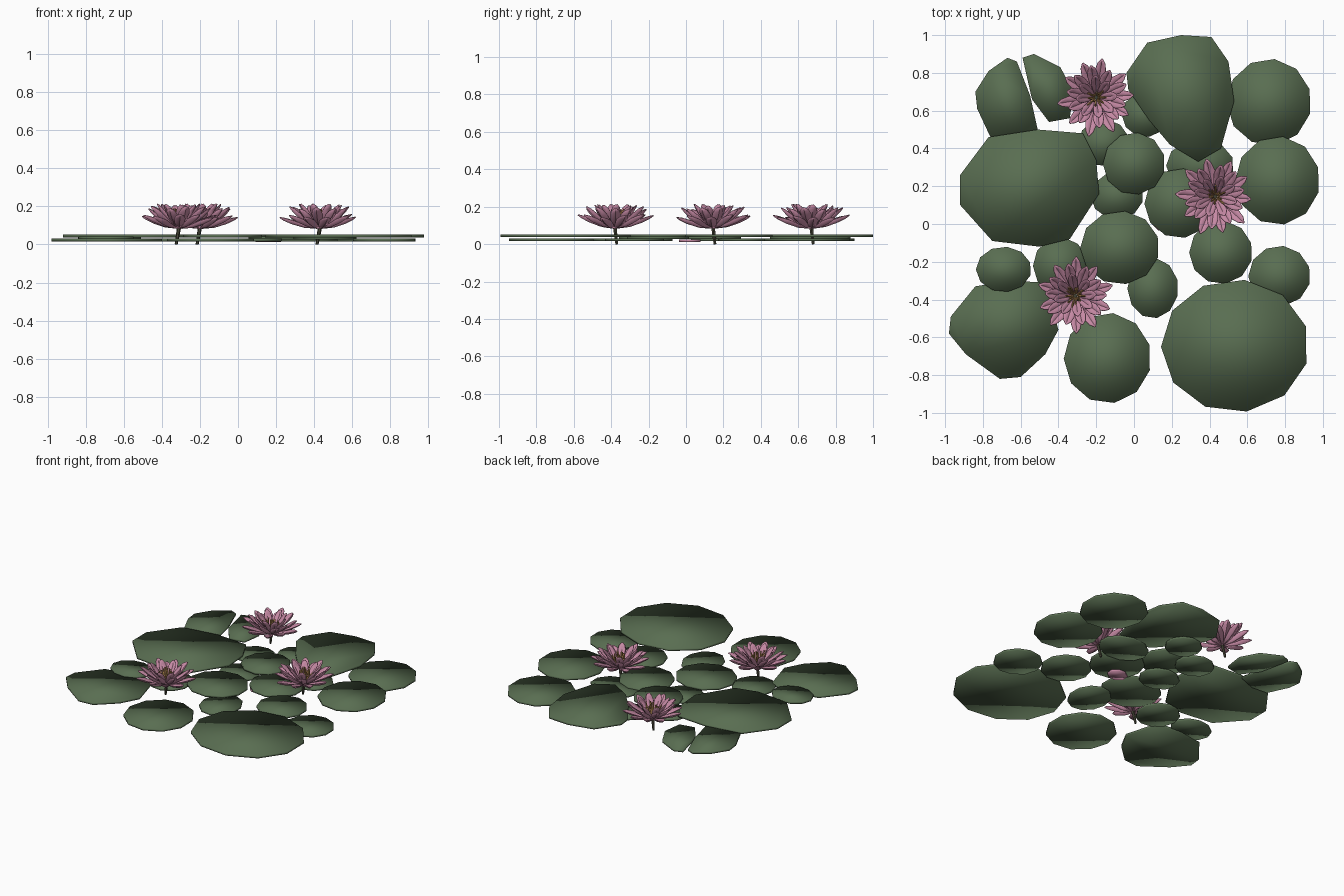
import bpy, bmesh, math, random
from mathutils import Vector

if "Cube" in bpy.data.objects:
    bpy.data.objects.remove(bpy.data.objects["Cube"])

random.seed(4)


def material(name, rgb):
    m = bpy.data.materials.new(name)
    m.diffuse_color = (*rgb, 1)
    m.use_nodes = True
    m.node_tree.nodes["Principled BSDF"].inputs["Base Color"].default_value = m.diffuse_color
    return m


GREEN = material("leaf green", (0.10, 0.155, 0.083))
PINK = material("petal pink", (0.56, 0.25, 0.37))
TAN = material("stamen tan", (0.58, 0.32, 0.11))
STEM = material("stem olive", (0.07, 0.07, 0.045))


def finish(bm, name, mat, angle=None):
    bmesh.ops.recalc_face_normals(bm, faces=bm.faces)
    me = bpy.data.meshes.new(name)
    bm.to_mesh(me)
    bm.free()
    me.materials.append(mat)
    ob = bpy.data.objects.new(name, me)
    bpy.context.collection.objects.link(ob)
    for p in me.polygons:
        p.use_smooth = True
    if angle:
        bpy.context.view_layer.objects.active = ob
        ob.select_set(True)
        bpy.ops.object.shade_smooth_by_angle(angle=math.radians(angle))
        ob.select_set(False)
    return ob


def slab(name, outline, z, thick=0.015, mat=GREEN):
    """Thin flat leaf from an outline."""
    bm = bmesh.new()
    face = bm.faces.new([bm.verts.new((x, y, z)) for x, y in outline])
    ext = bmesh.ops.extrude_face_region(bm, geom=[face])
    verts = [g for g in ext["geom"] if isinstance(g, bmesh.types.BMVert)]
    bmesh.ops.translate(bm, verts=verts, vec=(0, 0, thick))
    return finish(bm, name, mat)


def oval(cx, cy, rx, ry, n=11, turn=0.3):
    return [(cx + rx * math.cos(turn + math.tau * i / n),
             cy + ry * math.sin(turn + math.tau * i / n)) for i in range(n)]


LOW, MID, HIGH = 0.016, 0.026, 0.037

# Round lily pads: centre x, y, radius x, y, height
ROUND_PADS = [
    (0.715, 0.645, 0.225, 0.23, LOW), (0.76, 0.23, 0.225, 0.235, HIGH),
    (0.0, 0.32, 0.165, 0.165, HIGH), (0.24, 0.11, 0.185, 0.185, MID),
    (-0.075, -0.125, 0.21, 0.195, HIGH), (0.10, -0.34, 0.135, 0.16, LOW),
    (0.46, -0.15, 0.168, 0.168, MID), (0.77, -0.275, 0.165, 0.16, LOW),
    (0.535, -0.645, 0.392, 0.352, HIGH), (-0.14, -0.71, 0.232, 0.24, LOW),
    (-0.69, -0.24, 0.147, 0.12, MID), (-0.39, -0.22, 0.145, 0.15, LOW),
    (-0.09, 0.15, 0.14, 0.125, LOW), (-0.16, 0.43, 0.135, 0.125, LOW),
    (0.06, 0.58, 0.125, 0.12, LOW), (0.35, 0.31, 0.18, 0.14, LOW),
]
for i, (cx, cy, rx, ry, z) in enumerate(ROUND_PADS):
    slab(f"round_pad_{i + 1}", oval(cx, cy, rx, ry), z)

# Irregular lily pads
slab("wide_pad", [(-.77, .46), (-.51, .50), (-.27, .48), (-.20, .34), (-.185, .16),
                  (-.34, -.08), (-.50, -.12), (-.75, -.09), (-.92, .10), (-.92, .26)], HIGH)
slab("teardrop_pad", [(.25, 1.0), (.41, .99), (.50, .86), (.53, .65), (.46, .40), (.34, .33),
                      (.19, .42), (.08, .55), (-.03, .71), (-.04, .80), (.07, .96)], HIGH)
slab("narrow_pad", [(-.67, .88), (-.62, .86), (-.55, .68), (-.51, .50), (-.64, .45),
                    (-.76, .46), (-.83, .61), (-.84, .70), (-.77, .81)], MID)
slab("small_back_pad", [(-.59, .88), (-.53, .90), (-.39, .83), (-.32, .70), (-.34, .56),
                        (-.45, .54), (-.54, .66)], LOW)
slab("corner_pad", [(-.84, -.33), (-.66, -.30), (-.47, -.31), (-.40, -.56), (-.47, -.69),
                    (-.60, -.81), (-.71, -.82), (-.89, -.69), (-.98, -.58), (-.97, -.49)], LOW)

# Pink leaf tucked under the pads
slab("hidden_pink_leaf", oval(0.16, 0.02, 0.07, 0.06, 8), 0.012, 0.012, PINK)


def petal(bm, angle, profile, widths, lift):
    """Cupped petal swept outwards along a radius/height profile."""
    out = Vector((math.cos(angle), math.sin(angle), 0))
    side = Vector((-out.y, out.x, 0))
    scale = random.uniform(0.93, 1.04)
    rows = []
    for (r, z), w in zip(profile, widths):
        mid = out * r * scale + Vector((0, 0, z + lift * r))
        cup = Vector((0, 0, w * 0.28)) - out * w * 0.12
        rows.append([bm.verts.new(mid + side * w * s / 2 + cup * abs(s))
                     for s in (-1, 0, 1)])
    for a, b in zip(rows, rows[1:]):
        for k in range(2):
            bm.faces.new((a[k], a[k + 1], b[k + 1], b[k]))


def tube(bm, a, b, r1, r2, n=5):
    """Tapered rod between two points."""
    a, b = Vector(a), Vector(b)
    rot = (b - a).to_track_quat('Z', 'Y')
    rings = [[bm.verts.new(c + rot @ Vector((r * math.cos(math.tau * i / n),
                                             r * math.sin(math.tau * i / n), 0)))
              for i in range(n)] for c, r in ((a, r1), (b, r2))]
    for i in range(n):
        j = (i + 1) % n
        bm.faces.new((rings[0][i], rings[0][j], rings[1][j], rings[1][i]))
    bm.faces.new(rings[0][::-1])
    bm.faces.new(rings[1])


# Petal rings: count, radius/height profile, widths
RINGS = [
    (10, [(.015, .083), (.08, .092), (.145, .115), (.185, .135), (.205, .150)],
     [.014, .045, .062, .042, .008]),
    (10, [(.015, .088), (.07, .108), (.125, .145), (.152, .172), (.168, .193)],
     [.014, .045, .060, .044, .010]),
    (8, [(.015, .090), (.05, .118), (.088, .160), (.105, .185), (.116, .207)],
     [.014, .040, .052, .040, .012]),
]

for n, (cx, cy, turn) in enumerate([(-.20, .67, .1), (.43, .145, .5), (-.31, -.38, .9)]):
    # Petals
    bm = bmesh.new()
    for k, (count, profile, widths) in enumerate(RINGS):
        for i in range(count):
            a = turn + math.tau * (i + 0.5 * (k % 2)) / count + random.uniform(-.07, .07)
            petal(bm, a, profile, widths, random.uniform(-.06, .03))
    ob = finish(bm, f"petals_{n + 1}", PINK, 50)
    ob.location = (cx, cy, 0)
    mod = ob.modifiers.new("thickness", 'SOLIDIFY')
    mod.thickness = 0.004

    # Stamens
    bm = bmesh.new()
    for i in range(16):
        a = math.tau * i / 16 + random.uniform(-.15, .15)
        r = random.uniform(.02, .06)
        d = Vector((math.cos(a), math.sin(a), 0))
        knee = d * r * 0.8 + Vector((0, 0, .145))
        tube(bm, d * .012 + Vector((0, 0, .09)), knee, .004, .005, 4)
        tube(bm, knee, d * r * random.uniform(.5, 1.2) + Vector((0, 0, random.uniform(.165, .19))),
             .006, .004, 4)
    finish(bm, f"stamens_{n + 1}", TAN, 40).location = (cx, cy, 0)

    # Stem
    bm = bmesh.new()
    tube(bm, (-.015, .01, 0), (0, 0, .088), .008, .011, 6)
    finish(bm, f"stem_{n + 1}", STEM, 50).location = (cx, cy, 0)
